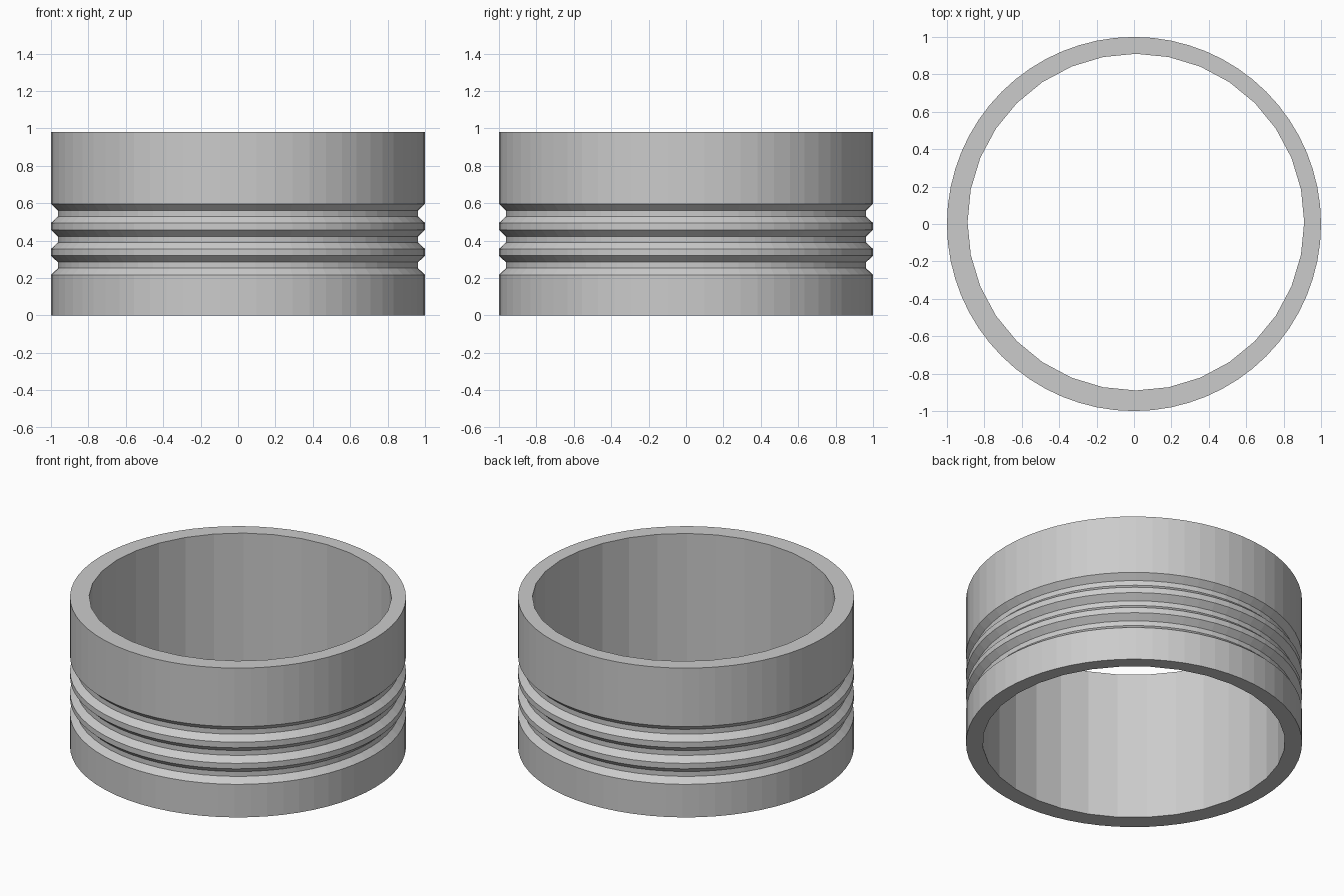
import bpy, bmesh
from math import sin, cos, pi

cube = bpy.data.objects.get("Cube")
if cube:
    bpy.data.objects.remove(cube, do_unlink=True)

HEIGHT = 0.98
RADIUS = 1.0
GROOVE_RADIUS = 0.963
BORE_RADIUS = 0.9
BORE_OFFSET = 0.01      # the bore sits slightly off centre
BORE_SIDES = 32
OUTER_SIDES = 2 * BORE_SIDES

# Grey material
grey = bpy.data.materials.new("plain grey")
grey.use_nodes = True
colour = (0.6, 0.6, 0.6, 1)
grey.diffuse_color = colour
grey.node_tree.nodes["Principled BSDF"].inputs["Base Color"].default_value = colour

# Outer wall profile: straight wall with three V-sided, flat-bottomed grooves
profile = [(RADIUS, 0)]
for start in (0.217, 0.355, 0.494):
    profile += [(RADIUS, start), (GROOVE_RADIUS, start + 0.035),
                (GROOVE_RADIUS, start + 0.067), (RADIUS, start + 0.102)]
profile.append((RADIUS, HEIGHT))

bm = bmesh.new()


def ring(radius, z, sides, offset=0):
    return [bm.verts.new((offset + radius * cos(2 * pi * i / sides),
                          offset + radius * sin(2 * pi * i / sides), z))
            for i in range(sides)]


def wall(low, high):
    n = len(low)
    for i in range(n):
        j = (i + 1) % n
        bm.faces.new((low[i], low[j], high[j], high[i]))


# Outer wall
outer = [ring(r, z, OUTER_SIDES) for r, z in profile]
for low, high in zip(outer, outer[1:]):
    wall(low, high)

# Bore
bore_low, bore_high = [ring(BORE_RADIUS, z, BORE_SIDES, BORE_OFFSET) for z in (0, HEIGHT)]
wall(bore_high, bore_low)

# Flat rims: two outer edges meet each bore edge
for rim, bore in ((outer[0], bore_low), (outer[-1], bore_high)):
    for i in range(BORE_SIDES):
        j = (i + 1) % BORE_SIDES
        bm.faces.new((rim[2 * i], rim[2 * i + 1], rim[2 * j], bore[j], bore[i]))

bmesh.ops.recalc_face_normals(bm, faces=bm.faces)
mesh = bpy.data.meshes.new("grooved_ring")
bm.to_mesh(mesh)
bm.free()
mesh.materials.append(grey)
body = bpy.data.objects.new("grooved_ring", mesh)
bpy.context.collection.objects.link(body)
